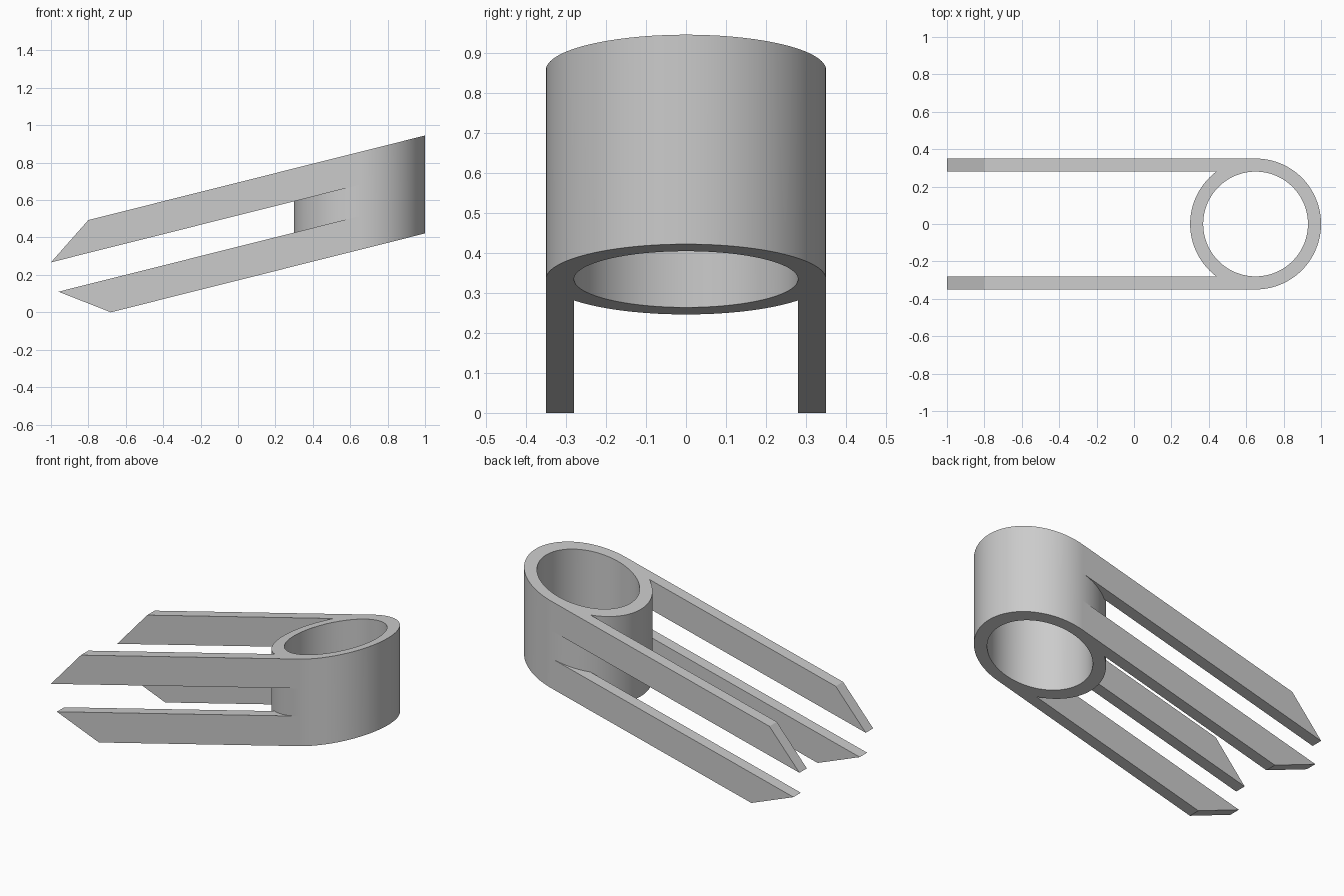
import bpy, bmesh, math

cube = bpy.data.objects.get("Cube")
if cube:
    bpy.data.objects.remove(cube)

SLOPE = 0.251                      # shared tilt of the rims and arms
CX, R_OUT, R_IN = 0.65, 0.35, 0.28
SEGMENTS = 128

grey = bpy.data.materials.new("plain grey")
grey.use_nodes = True
colour = (0.6, 0.6, 0.6, 1)
grey.diffuse_color = colour
grey.node_tree.nodes["Principled BSDF"].inputs["Base Color"].default_value = colour


def bottom(x):
    return SLOPE * (x + 0.68)


def top(x):
    return 0.945 + SLOPE * (x - 1)


def finish(bm, name):
    bmesh.ops.recalc_face_normals(bm, faces=bm.faces)
    mesh = bpy.data.meshes.new(name)
    bm.to_mesh(mesh)
    bm.free()
    mesh.materials.append(grey)
    obj = bpy.data.objects.new(name, mesh)
    bpy.context.collection.objects.link(obj)
    return obj


# Upright tube with both rims cut at the tilt
bm = bmesh.new()
rings = []
for radius, height in ((R_OUT, bottom), (R_OUT, top), (R_IN, top), (R_IN, bottom)):
    ring = []
    for i in range(SEGMENTS):
        a = math.tau * i / SEGMENTS
        x = CX + radius * math.cos(a)
        ring.append(bm.verts.new((x, radius * math.sin(a), height(x))))
    rings.append(ring)
for k in range(4):
    r, s = rings[k], rings[(k + 1) % 4]
    for i in range(SEGMENTS):
        j = (i + 1) % SEGMENTS
        bm.faces.new((r[i], r[j], s[j], s[i]))
tube = finish(bm, "tube")
bpy.ops.object.select_all(action="DESELECT")
tube.select_set(True)
bpy.context.view_layer.objects.active = tube
bpy.ops.object.shade_smooth_by_angle(angle=math.radians(30))


# Flat arms, extruded sideways from a side profile and tangent to the tube
def arm(name, profile, side):
    bm = bmesh.new()
    face = bm.faces.new([bm.verts.new((x, side * R_IN, z)) for x, z in profile])
    out = bmesh.ops.extrude_face_region(bm, geom=[face])
    moved = [v for v in out["geom"] if isinstance(v, bmesh.types.BMVert)]
    bmesh.ops.translate(bm, verts=moved, vec=(0, side * (R_OUT - R_IN), 0))
    finish(bm, name)


upper = [(-1, 0.267), (CX, 0.267 + SLOPE * (CX + 1)), (CX, top(CX)), (-0.8, top(-0.8))]
lower = [(-0.68, 0), (CX, bottom(CX)), (CX, 0.11 + SLOPE * (CX + 0.96)), (-0.96, 0.11)]
for label, side in (("left", 1), ("right", -1)):
    # the model faces -y, so the back pair lies at +y
    place = "back" if side > 0 else "front"
    arm("upper_arm_" + place, upper, side)
    arm("lower_arm_" + place, lower, side)
